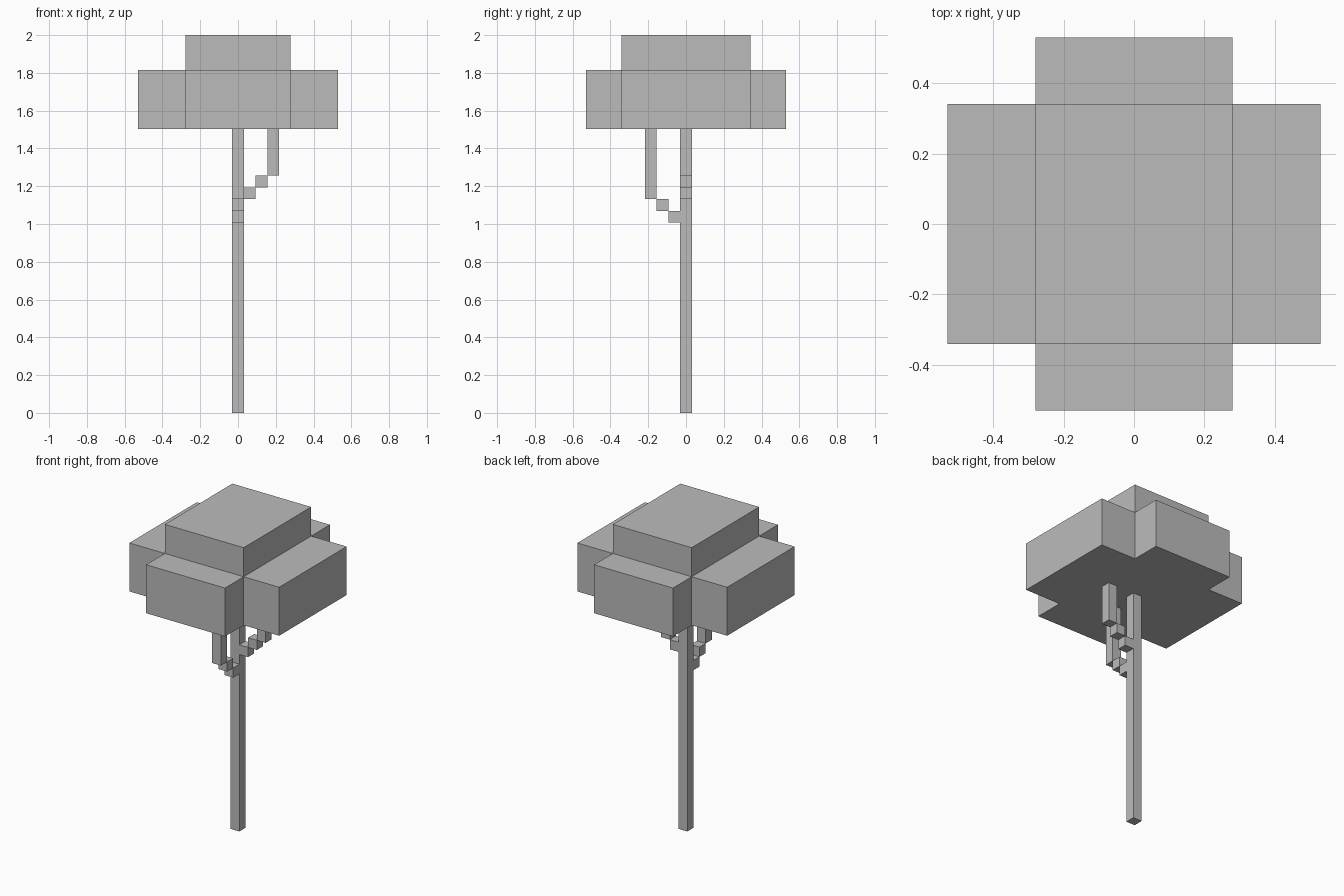
import bpy
import bmesh

default_cube = bpy.data.objects.get("Cube")
if default_cube:
    bpy.data.objects.remove(default_cube, do_unlink=True)

U = 0.062    # size of one block
TOP = 2.0

# Single flat colour
grey = bpy.data.materials.new("plain_grey")
grey.use_nodes = True
grey.diffuse_color = (0.5, 0.5, 0.5, 1)
grey.node_tree.nodes["Principled BSDF"].inputs["Base Color"].default_value = (0.5, 0.5, 0.5, 1)


def level(blocks_below_top):
    return TOP - blocks_below_top * U


def prism(name, outline, z0, z1):
    """Extrude a flat outline from z0 up to z1."""
    bm = bmesh.new()
    base = bm.faces.new([bm.verts.new((x, y, z0)) for x, y in outline])
    top = bmesh.ops.extrude_face_region(bm, geom=[base], use_keep_orig=True)
    moved = [v for v in top["geom"] if isinstance(v, bmesh.types.BMVert)]
    bmesh.ops.translate(bm, verts=moved, vec=(0, 0, z1 - z0))
    bmesh.ops.recalc_face_normals(bm, faces=bm.faces)
    mesh = bpy.data.meshes.new(name)
    bm.to_mesh(mesh)
    bm.free()
    mesh.materials.append(grey)
    obj = bpy.data.objects.new(name, mesh)
    bpy.context.collection.objects.link(obj)
    return obj


def box(name, cx, cy, hx, hy, z0, z1):
    corners = [(-1, -1), (1, -1), (1, 1), (-1, 1)]
    return prism(name, [(cx + sx * hx, cy + sy * hy) for sx, sy in corners], z0, z1)


# Leaves: a cross-shaped slab with a block on top
reach, narrow, wide = 8.55 * U, 4.5 * U, 5.5 * U
quarter = [(reach, wide), (narrow, wide), (narrow, reach)]
right_half = [(x, -y) for x, y in reversed(quarter)] + quarter
cross = right_half + [(-x, y) for x, y in reversed(right_half)]
prism("lower_leaves", cross, level(8), level(3))
box("upper_leaves", 0, 0, narrow, wide, level(3), TOP)

# Trunk
half = U / 2
box("trunk", 0, 0, half, half, 0, level(8))


# Branches: two steps outward, then an upright that meets the leaves
def branch(name, dx, dy, start):
    for step in (1, 2, 3):
        z0 = level(start - step + 1)
        z1 = level(8) if step == 3 else z0 + U
        part = "upright" if step == 3 else f"step_{step}"
        box(f"{name}_{part}", dx * step * U, dy * step * U, half, half, z0, z1)


branch("left_branch", 1, 0, 14)
branch("front_branch", 0, -1, 16)
